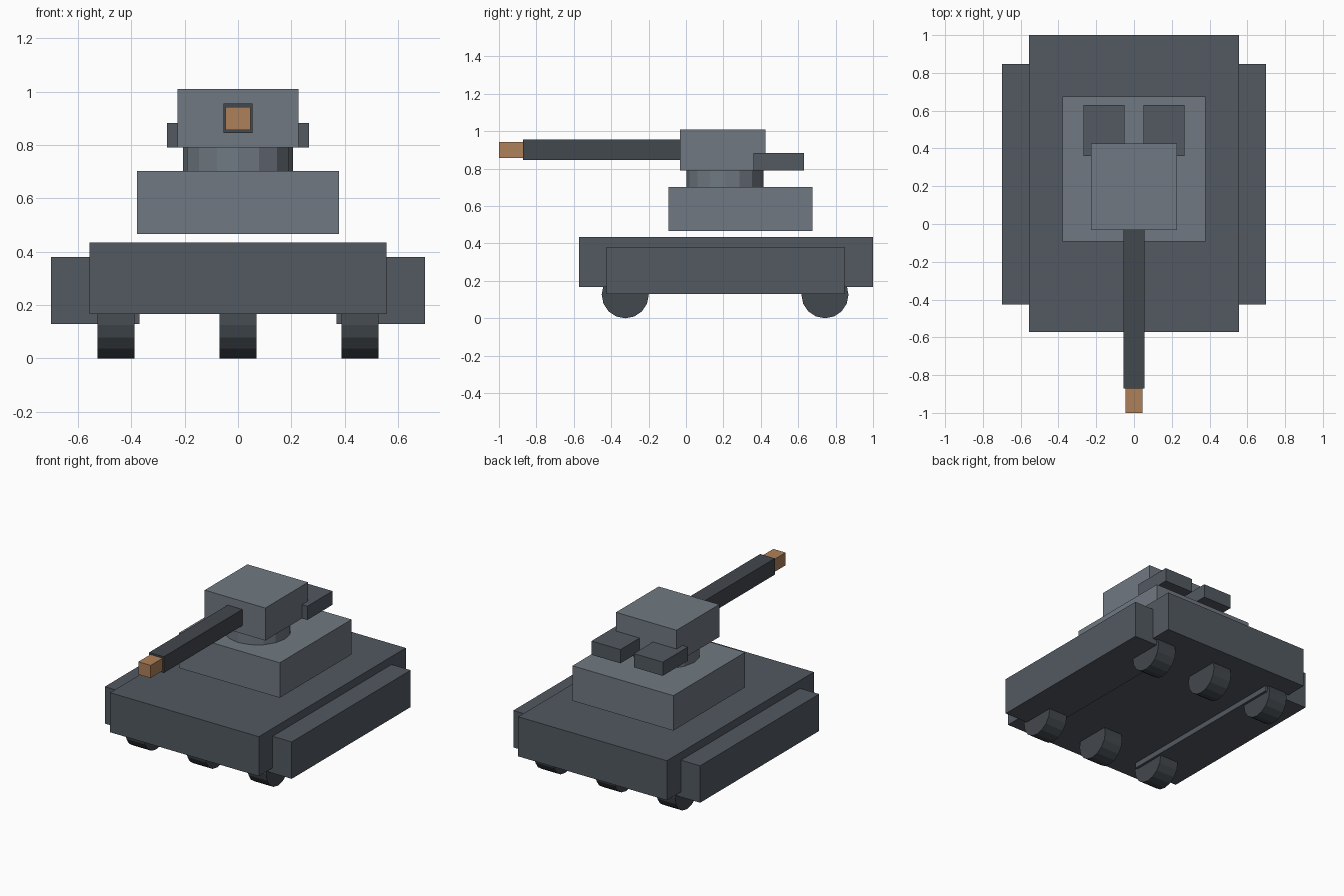
import bpy
from math import pi

if "Cube" in bpy.data.objects:
    bpy.data.objects.remove(bpy.data.objects["Cube"])


def material(name, rgb):
    m = bpy.data.materials.new(name)
    m.diffuse_color = (*rgb, 1)
    m.use_nodes = True
    m.node_tree.nodes["Principled BSDF"].inputs["Base Color"].default_value = m.diffuse_color
    return m


HULL = material("hull_grey", (0.085, 0.10, 0.12))
TURRET = material("turret_grey", (0.16, 0.19, 0.22))
DARK = material("dark_grey", (0.055, 0.065, 0.075))
COPPER = material("copper", (0.43, 0.22, 0.10))


def finish(name, mat):
    ob = bpy.context.object
    ob.name = name
    ob.data.materials.append(mat)
    bpy.ops.object.transform_apply(location=True, rotation=True, scale=True)
    return ob


def box(name, x, y, z, mat):
    """Box from (min, max) ranges on each axis."""
    mid = [(a + b) / 2 for a, b in (x, y, z)]
    bpy.ops.mesh.primitive_cube_add(size=1, location=mid)
    bpy.context.object.scale = [b - a for a, b in (x, y, z)]
    return finish(name, mat)


def cylinder(name, radius, depth, loc, mat, rot=(0, 0, 0)):
    bpy.ops.mesh.primitive_cylinder_add(vertices=16, radius=radius, depth=depth,
                                        location=loc, rotation=rot)
    return finish(name, mat)


# Chassis
box("hull", (-0.557, 0.557), (-0.573, 1.0), (0.166, 0.434), HULL)

# Turret stack
box("turret_base", (-0.378, 0.378), (-0.093, 0.675), (0.466, 0.703), TURRET)
cylinder("turret_ring", 0.206, 0.09, (0, 0.208, 0.747), TURRET)
box("turret", (-0.227, 0.227), (-0.032, 0.425), (0.79, 1.01), TURRET)

# Gun
box("barrel", (-0.055, 0.055), (-0.872, -0.03), (0.845, 0.955), DARK)
box("muzzle", (-0.046, 0.046), (-1.0, -0.872), (0.857, 0.943), COPPER)

# Mirrored side skirts and rear stowage boxes
for side, s in (("left", -1), ("right", 1)):
    def span(a, b):
        return tuple(sorted((s * a, s * b)))
    box(f"{side}_skirt", span(0.37, 0.70), (-0.425, 0.848), (0.13, 0.38), HULL)
    box(f"{side}_rear_box", span(0.05, 0.267), (0.36, 0.63), (0.79, 0.883), HULL)

# Wheels: three across, front and rear
for row, y in (("front", -0.325), ("rear", 0.743)):
    for col, x in (("left", -0.457), ("middle", 0), ("right", 0.457)):
        cylinder(f"{row}_{col}_wheel", 0.126, 0.14, (x, y, 0.126), DARK, (0, pi / 2, 0))
